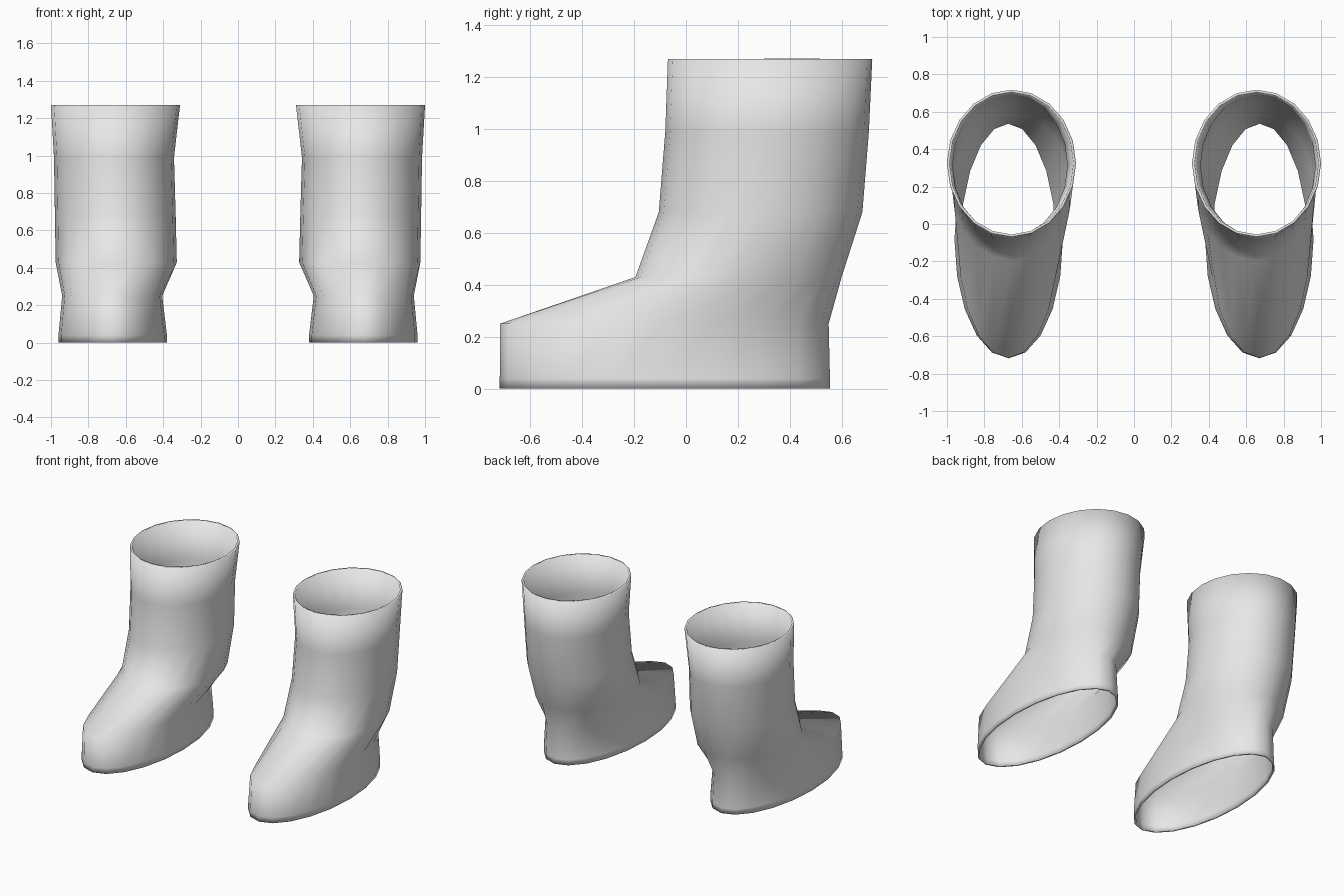
import bpy, bmesh, math

if "Cube" in bpy.data.objects:
    bpy.data.objects.remove(bpy.data.objects["Cube"])

SIDES = 20
# ring: height, inner x, outer x, front y, back y (bottom to top)
RINGS = [
    (0.00, 0.38, 0.96, -0.718, 0.555),
    (0.04, 0.38, 0.96, -0.718, 0.555),
    (0.25, 0.405, 0.94, -0.717, 0.55),
    (0.43, 0.327, 0.975, -0.195, 0.60),
    (0.68, 0.333, 0.979, -0.105, 0.68),
    (0.99, 0.342, 0.984, -0.08, 0.705),
    (1.27, 0.31, 1.00, -0.07, 0.718),
]

grey = bpy.data.materials.new("light grey")
grey.diffuse_color = (0.8, 0.8, 0.8, 1)
grey.use_nodes = True
grey.node_tree.nodes["Principled BSDF"].inputs["Base Color"].default_value = grey.diffuse_color


def boot(name, side):
    # open tube lofted through the oval rings
    bm = bmesh.new()
    loops = []
    for z, xi, xo, yf, yb in RINGS:
        cx, rx = side * (xi + xo) / 2, (xo - xi) / 2
        cy, ry = (yf + yb) / 2, (yb - yf) / 2
        loops.append([bm.verts.new((cx + rx * math.cos(a), cy + ry * math.sin(a), z))
                      for a in (2 * math.pi * i / SIDES for i in range(SIDES))])
    for lo, hi in zip(loops, loops[1:]):
        for i in range(SIDES):
            j = (i + 1) % SIDES
            bm.faces.new((lo[i], lo[j], hi[j], hi[i])).smooth = True
    mesh = bpy.data.meshes.new(name)
    bm.to_mesh(mesh)
    bm.free()
    mesh.materials.append(grey)
    ob = bpy.data.objects.new(name, mesh)
    bpy.context.collection.objects.link(ob)
    # thin wall going inwards, open at top and bottom
    wall = ob.modifiers.new("wall", 'SOLIDIFY')
    wall.thickness = 0.014
    wall.offset = -1


boot("left_boot", -1)
boot("right_boot", 1)
